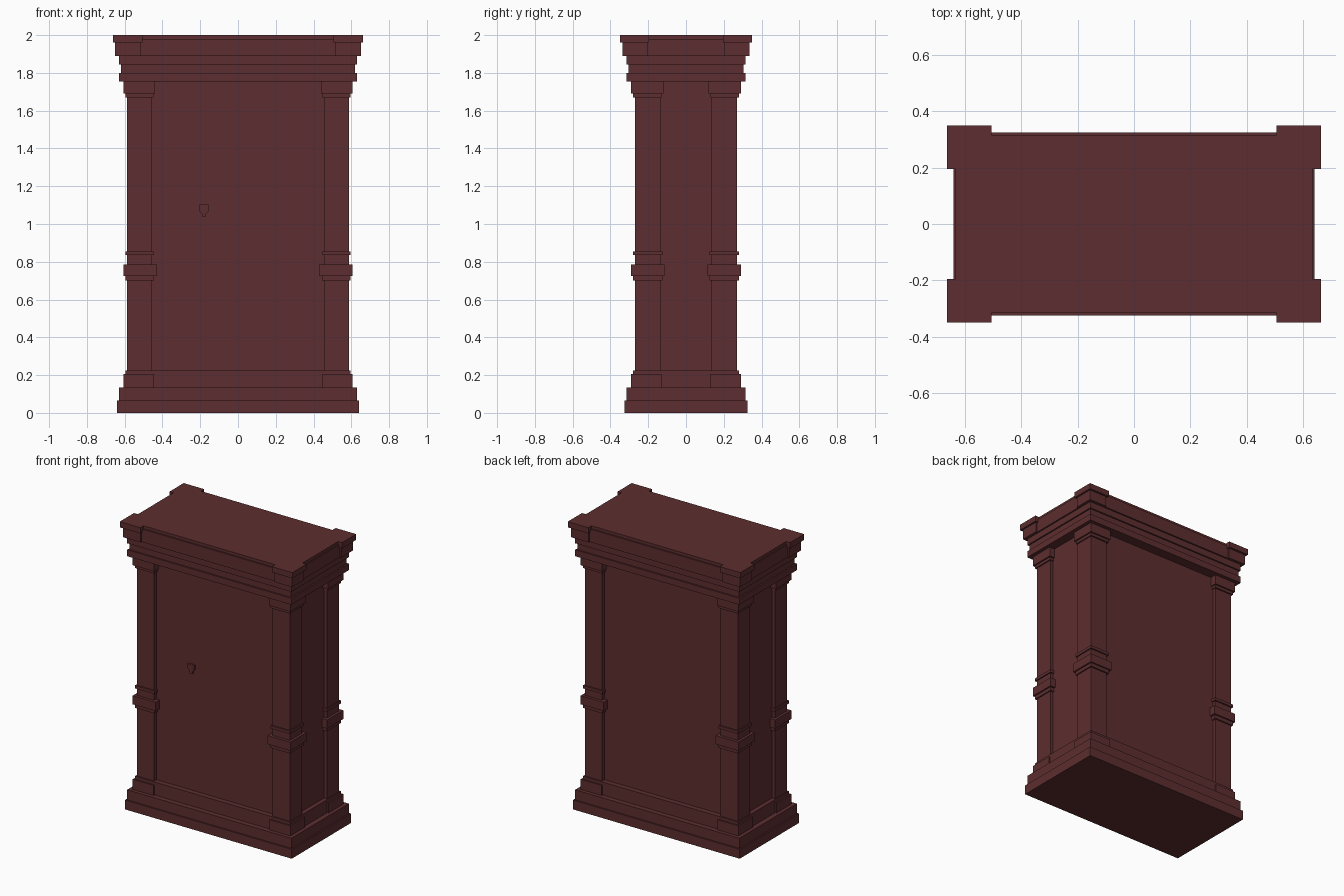
import bpy
import bmesh

cube = bpy.data.objects.get("Cube")
if cube:
    bpy.data.objects.remove(cube, do_unlink=True)

wood = bpy.data.materials.new("dark red wood")
wood.use_nodes = True
colour = (0.108, 0.027, 0.029, 1)
wood.diffuse_color = colour
wood.node_tree.nodes["Principled BSDF"].inputs["Base Color"].default_value = colour


def add_object(name, bm):
    bmesh.ops.recalc_face_normals(bm, faces=bm.faces)
    mesh = bpy.data.meshes.new(name)
    bm.to_mesh(mesh)
    bm.free()
    mesh.materials.append(wood)
    obj = bpy.data.objects.new(name, mesh)
    bpy.context.collection.objects.link(obj)
    return obj


def add_box(bm, low, high):
    verts = bmesh.ops.create_cube(bm, size=1)["verts"]
    for v in verts:
        for i in range(3):
            v.co[i] = low[i] if v.co[i] < 0 else high[i]


def tiers(name, layers):
    """Stack of centred boxes: half width, half depth, bottom, top."""
    bm = bmesh.new()
    for hx, hy, z0, z1 in layers:
        add_box(bm, (-hx, -hy, z0), (hx, hy, z1))
    return add_object(name, bm)


def corners(name, layers):
    """Corner boxes mirrored to all four corners: inner x, y, outer x, y, bottom, top."""
    bm = bmesh.new()
    for ix, iy, ox, oy, z0, z1 in layers:
        add_box(bm, (ix, iy, z0), (ox, oy, z1))
    obj = add_object(name, bm)
    mirror = obj.modifiers.new("four corners", 'MIRROR')
    mirror.use_axis = (True, True, False)
    mirror.use_clip = False
    mirror.use_mirror_merge = False
    return obj


# Stepped plinth with a sill around the foot of the panels
tiers("plinth", [
    (0.64, 0.325, 0, 0.065),
    (0.63, 0.315, 0.065, 0.135),
    (0.595, 0.28, 0.135, 0.225),
])

# Recessed cabinet body
tiers("cabinet_body", [(0.565, 0.245, 0.2, 1.78)])

# Stepped cornice and top board
tiers("cornice", [
    (0.63, 0.315, 1.755, 1.80),
    (0.62, 0.305, 1.80, 1.845),
    (0.63, 0.315, 1.845, 1.89),
    (0.64, 0.325, 1.89, 1.98),
    (0.632, 0.315, 1.98, 2.0),
])

# Corner posts with foot, waist bands and capital
corners("corner_posts", [(0.455, 0.135, 0.587, 0.27, 0.135, 1.76)])
corners("post_feet", [(0.445, 0.128, 0.605, 0.29, 0.135, 0.205)])
corners("post_bands", [
    (0.445, 0.125, 0.595, 0.28, 0.70, 0.725),
    (0.43, 0.113, 0.605, 0.29, 0.725, 0.785),
    (0.445, 0.125, 0.595, 0.28, 0.835, 0.855),
])
corners("post_capitals", [
    (0.447, 0.13, 0.595, 0.28, 1.67, 1.69),
    (0.44, 0.12, 0.605, 0.29, 1.69, 1.755),
])

# Blocks at the corners of the cornice
corners("cornice_blocks", [
    (0.515, 0.205, 0.65, 0.335, 1.89, 1.96),
    (0.505, 0.195, 0.662, 0.35, 1.96, 2.0),
])

# Shield-shaped lock plate on the front
outline = [(-0.024, 1.102), (-0.024, 1.068), (-0.011, 1.056), (-0.011, 1.04),
           (0.011, 1.04), (0.011, 1.056), (0.024, 1.068), (0.024, 1.102)]
bm = bmesh.new()
face = bm.faces.new([bm.verts.new((x - 0.18, -0.245, z)) for x, z in outline])
extruded = bmesh.ops.extrude_face_region(bm, geom=[face])["geom"]
bmesh.ops.translate(bm, vec=(0, -0.015, 0),
                    verts=[g for g in extruded if isinstance(g, bmesh.types.BMVert)])
add_object("lock_plate", bm)
